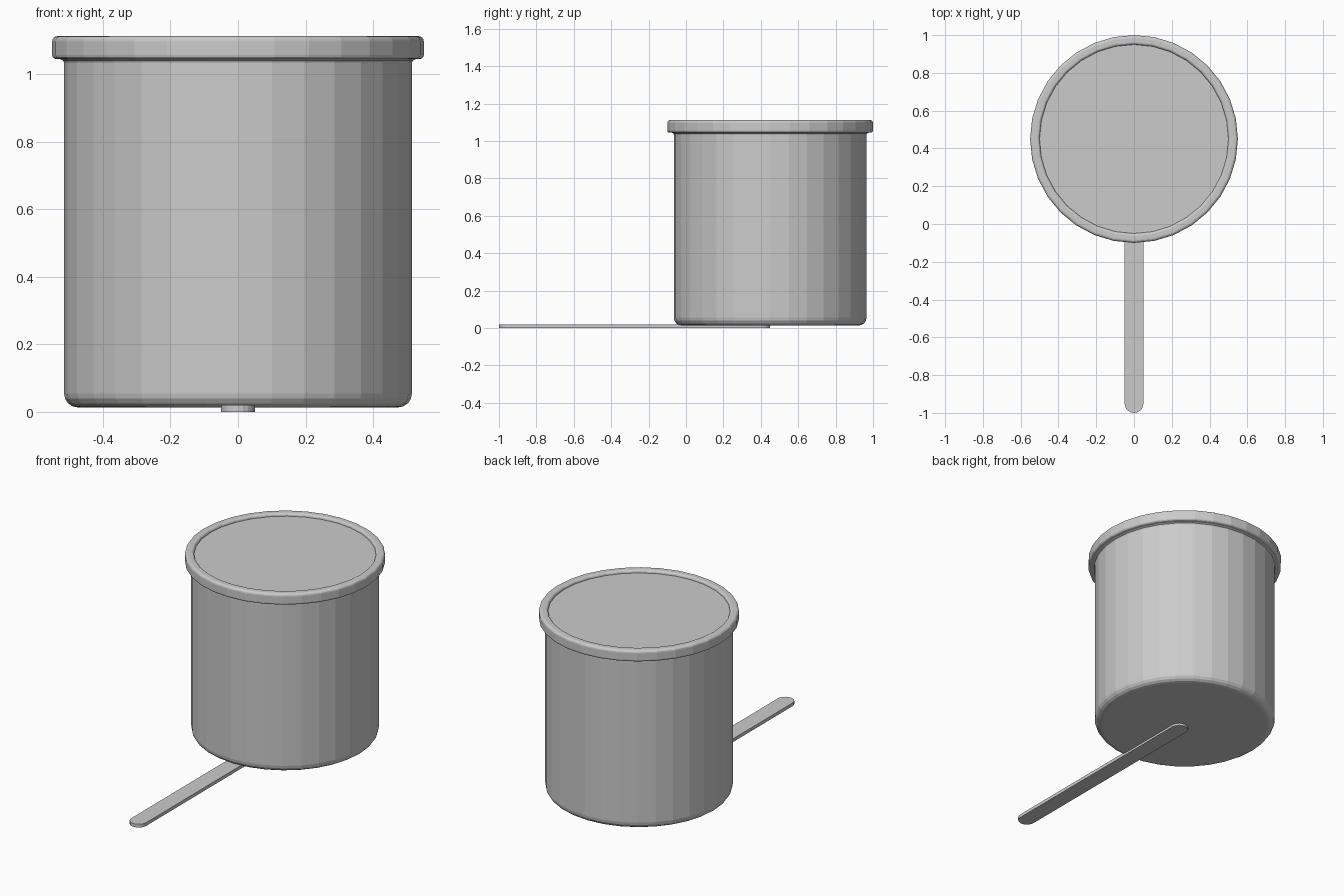
import bpy, bmesh
from math import sin, cos, pi

if "Cube" in bpy.data.objects:
    bpy.data.objects.remove(bpy.data.objects["Cube"])

SIDES = 32
CENTER_Y = 0.45


def make_object(name, bm):
    bmesh.ops.recalc_face_normals(bm, faces=bm.faces)
    mesh = bpy.data.meshes.new(name)
    bm.to_mesh(mesh)
    bm.free()
    obj = bpy.data.objects.new(name, mesh)
    bpy.context.collection.objects.link(obj)
    return obj


def lathe(name, profile):
    """Spin an (r, z) profile around the cup axis and cap both open ends."""
    bm = bmesh.new()
    rings = [[bm.verts.new((r * cos(2 * pi * i / SIDES),
                            r * sin(2 * pi * i / SIDES) + CENTER_Y, z))
              for i in range(SIDES)] for r, z in profile]
    for a, b in zip(rings, rings[1:]):
        for i in range(SIDES):
            j = (i + 1) % SIDES
            bm.faces.new((a[i], a[j], b[j], b[i]))
    bm.faces.new(rings[0])
    bm.faces.new(rings[-1])
    return make_object(name, bm)


def arc(r, z, radius, start, end, steps=4):
    """Quarter-round points for a profile, angles in degrees."""
    angles = [(start + (end - start) * k / steps) * pi / 180 for k in range(steps + 1)]
    return [(r + radius * cos(a), z + radius * sin(a)) for a in angles]


# Cup: rounded base, straight wall, small flare, rolled rim, shallow recessed top
profile = arc(0.473, 0.055, 0.042, -90, 0)
profile += [(0.515, 1.034), (0.518, 1.040), (0.526, 1.044)]
profile += arc(0.538, 1.056, 0.012, -90, 0, 3)
profile += arc(0.534, 1.096, 0.016, 0, 90)
profile += arc(0.514, 1.098, 0.014, 90, 180)
profile += [(0.500, 1.095)]
lathe("cup", profile)

# Flat handle with round ends, running under the cup to its centre
bm = bmesh.new()
half, steps = 0.05, 10
outline = []
for end_y, start in ((CENTER_Y - half, 0), (-1 + half, pi)):
    for k in range(steps + 1):
        a = start + pi * k / steps
        outline.append(bm.verts.new((half * cos(a), end_y + half * sin(a), 0)))
base = bm.faces.new(outline)
extruded = bmesh.ops.extrude_face_region(bm, geom=[base], use_keep_orig=True)
top = [v for v in extruded["geom"] if isinstance(v, bmesh.types.BMVert)]
bmesh.ops.translate(bm, verts=top, vec=(0, 0, 0.02))
make_object("handle", bm)
